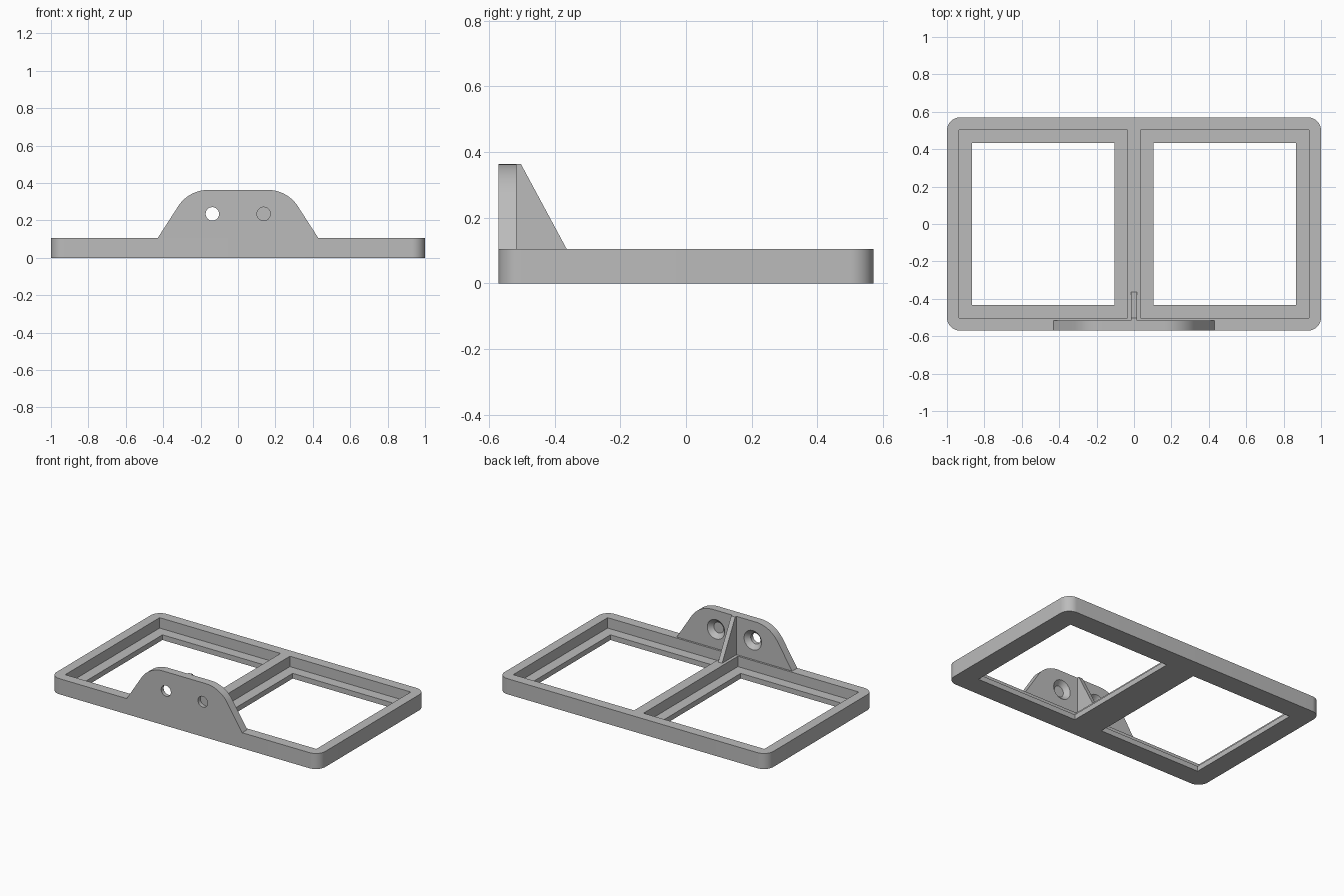
import bpy, bmesh, math
from mathutils import Matrix

cube = bpy.data.objects.get("Cube")
if cube:
    bpy.data.objects.remove(cube, do_unlink=True)

# Main dimensions
HALF_X, HALF_Y, RIM_TOP = 1.0, 0.57, 0.105
CORNER = 0.07
LEDGE_TOP = 0.035
TAB_TOP, TAB_BACK = 0.363, -0.515
HOLE_X, HOLE_Z, HOLE_R, SINK_R = 0.137, 0.235, 0.036, 0.065

grey = bpy.data.materials.new("plain_grey")
grey.use_nodes = True
colour = (0.5, 0.5, 0.5, 1)
grey.diffuse_color = colour
grey.node_tree.nodes["Principled BSDF"].inputs["Base Color"].default_value = colour


def add_object(name, bm):
    bmesh.ops.recalc_face_normals(bm, faces=bm.faces[:])
    mesh = bpy.data.meshes.new(name)
    bm.to_mesh(mesh)
    bm.free()
    mesh.materials.append(grey)
    obj = bpy.data.objects.new(name, mesh)
    bpy.context.collection.objects.link(obj)
    return obj


def prism(name, points, offset):
    """Extrude a closed outline of 3D points along an offset."""
    bm = bmesh.new()
    face = bm.faces.new([bm.verts.new(p) for p in points])
    new = bmesh.ops.extrude_face_region(bm, geom=[face])["geom"]
    moved = [v for v in new if isinstance(v, bmesh.types.BMVert)]
    bmesh.ops.translate(bm, verts=moved, vec=offset)
    return add_object(name, bm)


def box(name, x0, x1, y0, y1, z0, z1):
    outline = [(x0, y0, z0), (x1, y0, z0), (x1, y1, z0), (x0, y1, z0)]
    return prism(name, outline, (0, 0, z1 - z0))


def cone_y(name, x, z, y0, y1, r0, r1):
    """Round cutter along y, radius r0 at y0 and r1 at y1."""
    bm = bmesh.new()
    place = Matrix.Translation((x, (y0 + y1) / 2, z)) @ Matrix.Rotation(-math.pi / 2, 4, "X")
    bmesh.ops.create_cone(bm, cap_ends=True, segments=48, radius1=r0, radius2=r1,
                          depth=y1 - y0, matrix=place)
    return add_object(name, bm)


def select_only(obj):
    bpy.ops.object.select_all(action="DESELECT")
    obj.select_set(True)
    bpy.context.view_layer.objects.active = obj


def cut(obj, cutter):
    cutter.hide_render = True
    select_only(obj)
    mod = obj.modifiers.new("cut", "BOOLEAN")
    mod.operation, mod.solver, mod.object = "DIFFERENCE", "EXACT", cutter
    bpy.ops.object.modifier_apply(modifier=mod.name)
    bpy.data.objects.remove(cutter, do_unlink=True)


def smooth(obj):
    select_only(obj)
    bpy.ops.object.shade_smooth_by_angle(angle=math.radians(30))


# Frame: rounded slab with two stepped bays
outline = []
for k, (sx, sy) in enumerate([(1, 1), (-1, 1), (-1, -1), (1, -1)]):
    for i in range(13):
        a = math.pi / 2 * (k + i / 12)
        outline.append((sx * (HALF_X - CORNER) + CORNER * math.cos(a),
                        sy * (HALF_Y - CORNER) + CORNER * math.sin(a), 0))
frame = prism("frame", outline, (0, 0, RIM_TOP))
for side in (-1, 1):
    x0, x1 = sorted((side * 0.035, side * 0.935))
    cut(frame, box("bay_cutter", x0, x1, -0.502, 0.502, LEDGE_TOP, 0.2))
    x0, x1 = sorted((side * 0.105, side * 0.865))
    cut(frame, box("opening_cutter", x0, x1, -0.432, 0.432, -0.1, 0.2))
smooth(frame)

# Mounting tab: sloped sides rounding into a flat top
radius, slope = 0.19, math.radians(57)
right_side = [(0.43, RIM_TOP)]
for i in range(17):
    a = slope * (1 - i / 16)
    right_side.append((0.16 + radius * math.sin(a),
                       TAB_TOP - radius + radius * math.cos(a)))
profile = right_side + [(-x, z) for x, z in reversed(right_side)]
tab = prism("mounting_tab", [(x, -HALF_Y, z) for x, z in profile],
            (0, TAB_BACK + HALF_Y, 0))

# Screw holes, countersunk from the back
sink_depth = SINK_R - HOLE_R
for side in (-1, 1):
    x = side * HOLE_X
    cut(tab, cone_y("hole_cutter", x, HOLE_Z, -0.7, -0.4, HOLE_R, HOLE_R))
    over = 0.01
    cut(tab, cone_y("countersink_cutter", x, HOLE_Z, TAB_BACK - sink_depth,
                    TAB_BACK + over, HOLE_R, SINK_R + over))
smooth(tab)

# Gusset bracing the tab against the divider
gusset = [(TAB_BACK, RIM_TOP), (-0.363, RIM_TOP), (-0.502, TAB_TOP), (TAB_BACK, TAB_TOP)]
prism("gusset", [(-0.015, y, z) for y, z in gusset], (0.03, 0, 0))
